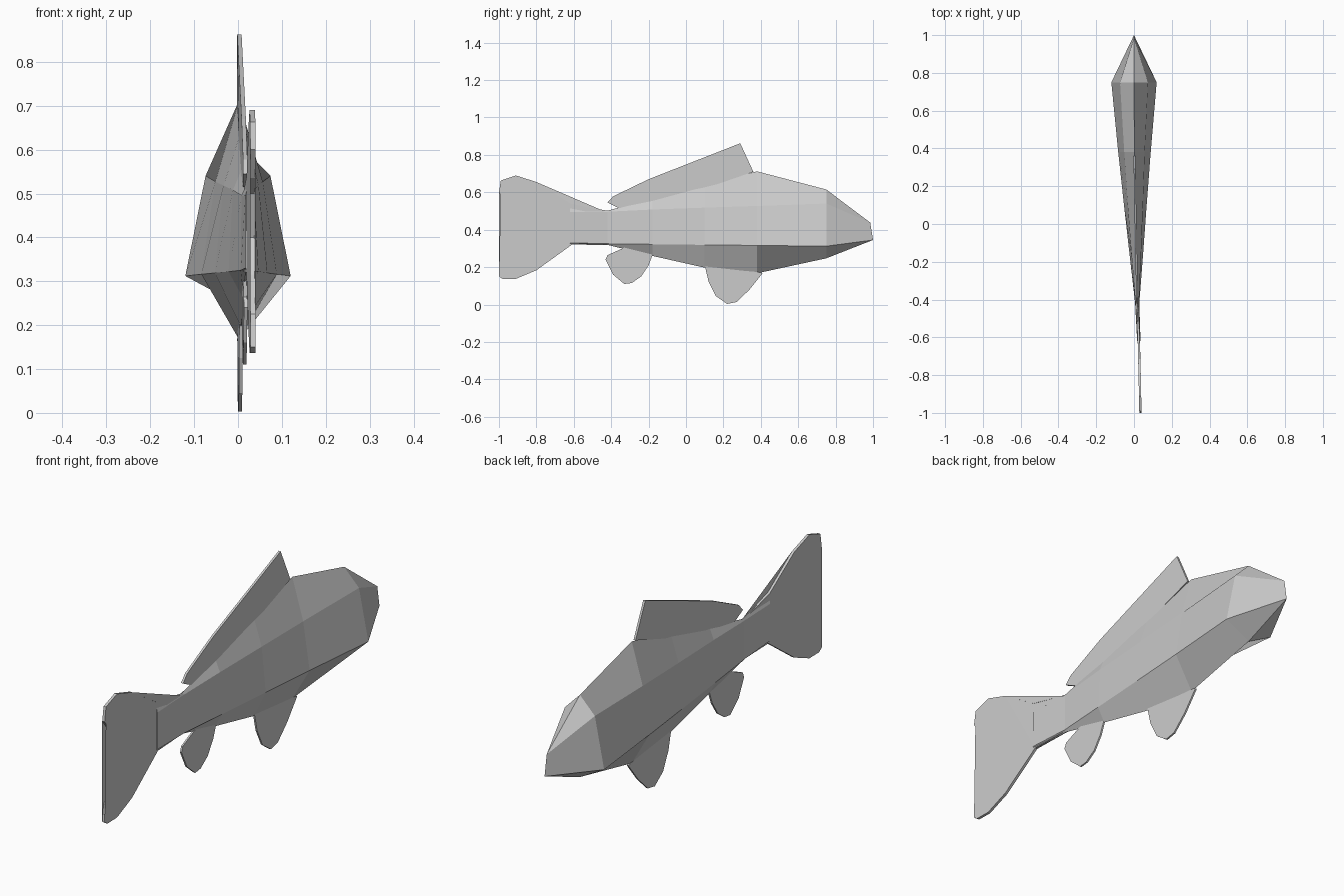
import bpy, bmesh


def lerp_table(table, y):
    # piecewise linear lookup, table sorted from head to tail
    for (y0, v0), (y1, v1) in zip(table, table[1:]):
        if y >= y1:
            t = min(1, max(0, (y0 - y) / (y0 - y1)))
            return v0 + (v1 - v0) * t
    return table[-1][1]


# Centre line of the fish, bending slightly towards the tail
SPINE = [(0.75, 0.0), (0.3, 0.003), (-0.2, 0.013), (-0.42, 0.017), (-0.65, 0.027), (-1, 0.034)]


def finish(bm, name):
    bmesh.ops.remove_doubles(bm, verts=bm.verts, dist=0.0005)
    bmesh.ops.recalc_face_normals(bm, faces=bm.faces)
    mesh = bpy.data.meshes.new(name)
    bm.to_mesh(mesh)
    bm.free()
    obj = bpy.data.objects.new(name, mesh)
    bpy.context.collection.objects.link(obj)
    return obj


def plate(name, outline, half):
    # thin fin cut from a side outline and following the spine
    bm = bmesh.new()
    sides = []
    for s in (-1, 1):
        sides.append([bm.verts.new((lerp_table(SPINE, y) + s * half, y, z)) for y, z in outline])
    a, b = sides
    n = len(a)
    caps = [bm.faces.new(a), bm.faces.new(b[::-1])]
    for i in range(n):
        j = (i + 1) % n
        bm.faces.new((a[i], b[i], b[j], a[j]))
    bmesh.ops.triangulate(bm, faces=caps)
    return finish(bm, name)


# Body: six-sided loft; y, top z, upper side (half width, z), lower side (half width, z), bottom z
RINGS = [
    (0.75, 0.615, 0.074, 0.54, 0.12, 0.312, 0.247),
    (0.38, 0.712, 0.054, 0.527, 0.086, 0.316, 0.167),
    (0.10, 0.642, 0.040, 0.518, 0.060, 0.319, 0.197),
    (-0.18, 0.565, 0.024, 0.508, 0.034, 0.322, 0.260),
    (-0.42, 0.502, 0.009, 0.496, 0.011, 0.325, 0.319),
    (-0.62, 0.535, 0.009, 0.495, 0.009, 0.330, 0.320),
]
bm = bmesh.new()
# nose ridge: upper three points meet at the snout, lower three at the chin
snout, chin = (0, 0.985, 0.438), (0, 1.0, 0.345)
rings = [[bm.verts.new(p) for p in (snout, snout, chin, chin, chin, snout)]]
for y, top, uw, uz, lw, lz, bot in RINGS:
    c = lerp_table(SPINE, y)
    pts = [(c, top), (c + uw, uz), (c + lw, lz), (c, bot), (c - lw, lz), (c - uw, uz)]
    rings.append([bm.verts.new((x, y, z)) for x, z in pts])
for r, q in zip(rings, rings[1:]):
    for i in range(6):
        j = (i + 1) % 6
        bm.faces.new((r[i], q[i], q[j], r[j]))
bm.faces.new(rings[-1])
finish(bm, "body")

# Dorsal fin
plate("dorsal_fin", [(0.36, 0.71), (0.29, 0.862), (-0.2, 0.67), (-0.39, 0.578), (-0.42, 0.545),
                     (-0.36, 0.515), (-0.1, 0.56), (0.1, 0.62)], 0.005)

# Pelvic fin
plate("pelvic_fin", [(0.1, 0.21), (0.12, 0.125), (0.16, 0.045), (0.22, 0.003), (0.27, 0.013),
                     (0.34, 0.08), (0.41, 0.168), (0.3, 0.2)], 0.004)

# Anal fin
plate("anal_fin", [(-0.33, 0.304), (-0.42, 0.264), (-0.43, 0.24), (-0.39, 0.16), (-0.33, 0.11),
                   (-0.29, 0.115), (-0.24, 0.15), (-0.2, 0.21), (-0.18, 0.262), (-0.2, 0.29)], 0.004)

# Tail fin
plate("tail_fin", [(-0.44, 0.5), (-0.62, 0.54), (-0.8, 0.655), (-0.91, 0.69), (-0.99, 0.663),
                   (-1, 0.6), (-0.95, 0.535), (-0.89, 0.5), (-0.85, 0.4), (-0.9, 0.315),
                   (-0.99, 0.225), (-1, 0.15), (-0.98, 0.137), (-0.91, 0.137), (-0.8, 0.183),
                   (-0.61, 0.32), (-0.44, 0.322)], 0.006)
